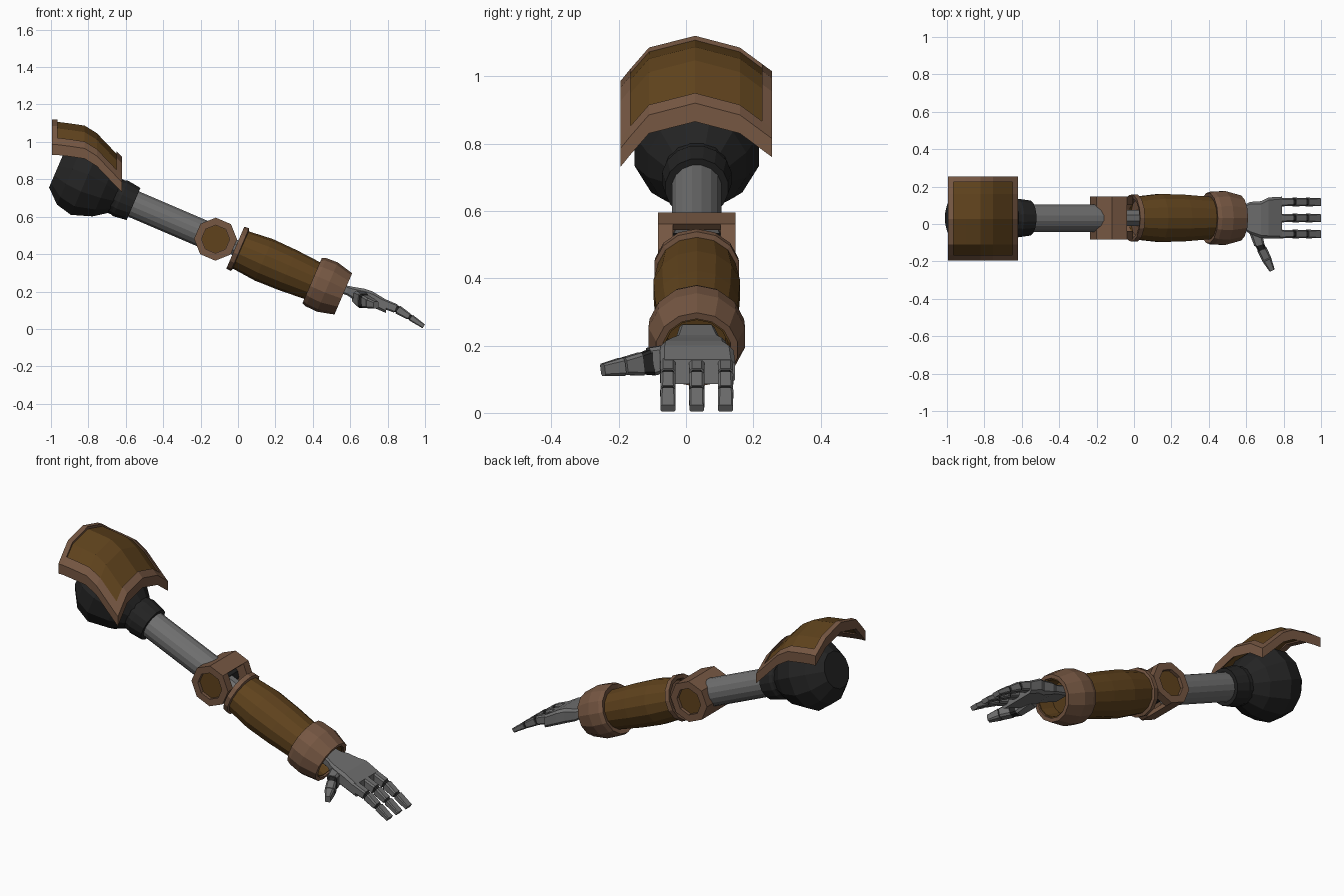
import bpy, bmesh, math
from mathutils import Vector, Matrix

if "Cube" in bpy.data.objects:
    bpy.data.objects.remove(bpy.data.objects["Cube"])

Y0 = 0.032
# Arm frame: local x runs down the arm from the elbow
ARM = Matrix.Translation((-0.12, Y0, 0.48)) @ Matrix.Rotation(math.radians(23.2), 4, 'Y')


def material(name, r, g, b):
    m = bpy.data.materials.new(name)
    m.diffuse_color = (r, g, b, 1)
    m.use_nodes = True
    m.node_tree.nodes["Principled BSDF"].inputs["Base Color"].default_value = m.diffuse_color
    return m


BROWN = material("brown_leather", 0.115, 0.055, 0.012)
RIM = material("copper_rim", 0.18, 0.095, 0.055)
BLACK = material("black_rubber", 0.017, 0.017, 0.017)
STEEL = material("dark_steel", 0.16, 0.16, 0.16)


def finish(name, bm, mat, matrix=None):
    if matrix:
        bm.transform(matrix)
    bmesh.ops.recalc_face_normals(bm, faces=bm.faces[:])
    me = bpy.data.meshes.new(name)
    bm.to_mesh(me)
    bm.free()
    me.materials.append(mat)
    ob = bpy.data.objects.new(name, me)
    bpy.context.collection.objects.link(ob)
    return ob


def loft(name, rings, mat, matrix=None):
    """Skin a list of equal-length point rings and cap both ends."""
    bm = bmesh.new()
    vs = [[bm.verts.new(p) for p in r] for r in rings]
    n = len(vs[0])
    for a, b in zip(vs, vs[1:]):
        for i in range(n):
            j = (i + 1) % n
            bm.faces.new((a[i], a[j], b[j], b[i]))
    bm.faces.new(vs[0])
    bm.faces.new(vs[-1])
    return finish(name, bm, mat, matrix)


def lathe(name, profile, n, mat, matrix=ARM, sy=1.0):
    """Revolve (along, radius) points around local x."""
    ang = [2 * math.pi * (i + 0.5) / n for i in range(n)]
    rings = [[(u, r * sy * math.cos(a), r * math.sin(a)) for a in ang] for u, r in profile]
    return loft(name, rings, mat, matrix)


def section(c, side, up, hw, hh):
    """Chamfered rectangle around point c."""
    k = 0.35 * min(hw, hh)
    pts = [(hw, hh - k), (hw - k, hh), (k - hw, hh), (-hw, hh - k),
           (-hw, k - hh), (k - hw, -hh), (hw - k, -hh), (hw, k - hh)]
    return [Vector(c) + side * a + up * b for a, b in pts]


def segment(name, a, b, size_a, size_b, mat):
    a, b = Vector(a), Vector(b)
    d = (b - a).normalized()
    side = Vector((0, 0, 1)).cross(d).normalized()
    up = d.cross(side)
    loft(name, [section(a, side, up, *size_a), section(b, side, up, *size_b)], mat)


# Shoulder ball, collar and upper arm tube
S = -0.762
lathe("shoulder_ball", [(S - .165, .10), (S - .09, .17), (S, .192), (S + .11, .152), (S + .2, .085)], 12, BLACK)
lathe("shoulder_collar", [(S + .15, .10), (S + .195, .10), (S + .21, .105), (S + .285, .095), (S + .285, .078)], 16, BLACK)
lathe("upper_arm_tube", [(S + .2, .075), (-.07, .075)], 16, STEEL)

# Elbow fork: two octagonal cheeks joined by a wrapped bridge
for label, sgn in (("left", 1), ("right", -1)):
    turn = ARM @ Matrix.Rotation(sgn * math.pi / 2, 4, 'Z')
    lathe("elbow_cheek_" + label, [(.07, .07), (.07, .115), (.115, .115), (.115, .075), (.095, .075)], 8, RIM, turn)
    lathe("elbow_inset_" + label, [(.09, .074), (.098, .074)], 8, BROWN, turn)
arcs = []
for i in range(6):
    a = math.radians(67.5 + 45 * i)
    c, s = math.cos(a), math.sin(a)
    arcs.append([(r * c, y, r * s) for r, y in ((.115, -.072), (.115, .072), (.09, .072), (.09, -.072))])
loft("elbow_bridge", arcs, RIM, ARM)
lathe("elbow_barrel", [(-.07, .055), (.07, .055)], 10, BLACK, ARM @ Matrix.Rotation(math.pi / 2, 4, 'Z'))
lathe("elbow_link", [(.0, .045), (.18, .045)], 8, STEEL)

# Forearm
lathe("forearm_ring", [(.17, .09), (.12, .10), (.115, .122), (.142, .124), (.15, .10)], 14, RIM, sy=1.04)
lathe("forearm_shell", [(.165, .09), (.14, .092), (.145, .108), (.28, .121), (.42, .117), (.6, .104)], 14, BROWN, sy=1.09)
lathe("wrist_cuff", [(.57, .10), (.562, .132), (.585, .14), (.65, .143), (.743, .12), (.743, .10), (.64, .092)],
      14, RIM, sy=1.03)
lathe("cuff_lining", [(.62, .09), (.645, .0915), (.735, .0985), (.735, .093), (.65, .085)], 14, BROWN, sy=1.03)

# Shoulder guard: ridge heights along x, drop across y
RIDGE = [(-.995, 1.12), (-.965, 1.12), (-.90, 1.112), (-.82, 1.10), (-.755, 1.06), (-.65, .95), (-.62, .92)]
DROP = [(-.195, -.135), (-.165, -.098), (-.11, -.035), (.027, 0), (.16, -.035), (.225, -.083), (.255, -.105)]


def guard(name, border, lift, thick, mat):
    bm = bmesh.new()
    grid = [[bm.verts.new((x, y, z + d + lift)) for y, d in DROP] for x, z in RIDGE]
    for i in range(6):
        for j in range(6):
            if (i in (0, 5) or j in (0, 5)) == border:
                bm.faces.new((grid[i][j], grid[i + 1][j], grid[i + 1][j + 1], grid[i][j + 1]))
    bmesh.ops.delete(bm, geom=[v for v in bm.verts if not v.link_faces], context='VERTS')
    new = bmesh.ops.extrude_face_region(bm, geom=bm.faces[:], use_keep_orig=True)["geom"]
    bmesh.ops.translate(bm, vec=(0, 0, -thick), verts=[g for g in new if isinstance(g, bmesh.types.BMVert)])
    finish(name, bm, mat)


guard("shoulder_guard_rim", True, 0, .055, RIM)
guard("shoulder_guard_panel", False, -.013, .035, BROWN)

# Palm: (x, z, half height, low y, high y)
PALM = [(.50, .235, .028, -.02, .085), (.585, .205, .026, -.03, .10), (.62, .19, .034, -.052, .118),
        (.68, .172, .042, -.075, .122), (.72, .158, .042, -.078, .142), (.79, .122, .036, -.076, .146)]
Y, Z = Vector((0, 1, 0)), Vector((0, 0, 1))
loft("palm", [section((x, (a + b) / 2, z), Y, Z, (b - a) / 2, h) for x, z, h, a, b in PALM], STEEL)

# Three jointed fingers
JOINTS = [(.77, .138, .026), (.855, .103, .024), (.925, .06, .018), (.993, .014, .012)]
for f in range(3):
    y = Y0 + (f - 1) * .0855
    for s in range(3):
        (xa, za, ha), (xb, zb, hb) = JOINTS[s], JOINTS[s + 1]
        gap = 0 if s == 2 else .012
        segment(f"finger_{f + 1}_segment_{s + 1}", (xa, y, za), (xb - gap, y, zb + gap * .55), (.023, ha), (.022, hb), STEEL)
        if s < 2:
            segment(f"finger_{f + 1}_joint_{s + 1}", (xb - .02, y, zb + .011), (xb + .01, y, zb - .005),
                    (.018, hb * .8), (.018, hb * .8), BLACK)

# Thumb
segment("thumb_base", (.645, -.02, .172), (.668, -.105, .152), (.036, .036), (.027, .042), STEEL)
segment("thumb_knuckle", (.666, -.095, .152), (.69, -.15, .142), (.026, .04), (.02, .028), BLACK)
segment("thumb_middle", (.684, -.135, .145), (.708, -.185, .138), (.026, .034), (.026, .026), STEEL)
segment("thumb_tip", (.71, -.19, .137), (.738, -.247, .128), (.025, .027), (.015, .018), STEEL)
